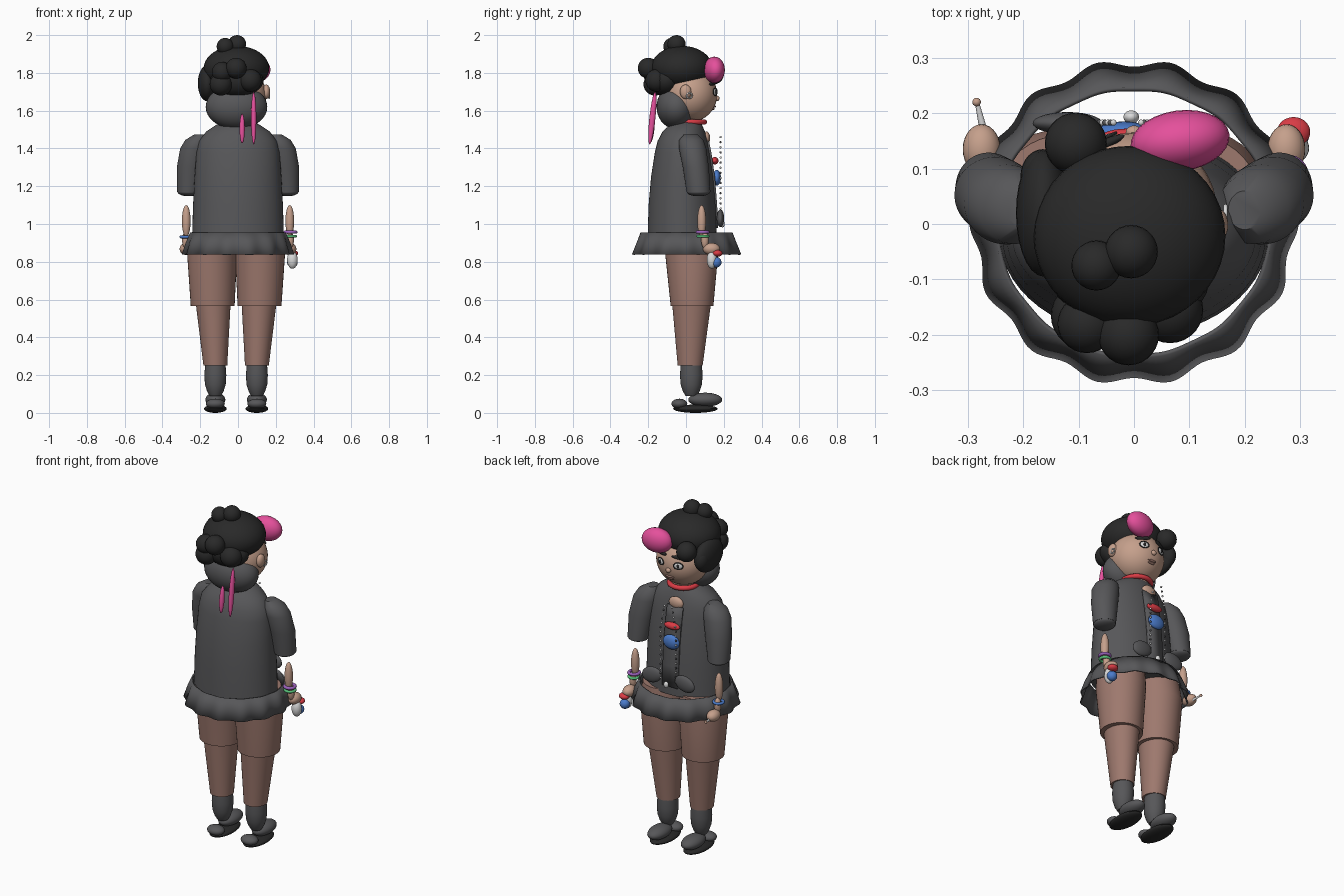
import bpy, bmesh, math
from mathutils import Vector, Euler, Matrix

if "Cube" in bpy.data.objects:
    bpy.data.objects.remove(bpy.data.objects["Cube"])

def mat(name, r, g, b):
    m = bpy.data.materials.new(name)
    m.diffuse_color = (r, g, b, 1)
    m.use_nodes = True
    m.node_tree.nodes["Principled BSDF"].inputs["Base Color"].default_value = m.diffuse_color
    return m

BLACK = mat("black", .022, .022, .022)
GREY = mat("charcoal grey", .095, .095, .1)
SKIN = mat("skin", .56, .35, .26)
TIGHTS = mat("brown tights", .34, .19, .155)
PINK = mat("pink", .78, .08, .33)
RED = mat("red", .7, .045, .06)
BLUE = mat("blue", .07, .2, .6)
WHITE = mat("off white", .7, .7, .7)
PURPLE = mat("purple", .33, .12, .5)
GREEN = mat("green", .1, .55, .2)

def finish(name, bm, m):
    bmesh.ops.recalc_face_normals(bm, faces=bm.faces[:])
    me = bpy.data.meshes.new(name)
    bm.to_mesh(me)
    bm.free()
    me.materials.append(m)
    ob = bpy.data.objects.new(name, me)
    bpy.context.collection.objects.link(ob)
    return ob

def ell(name, loc, rad, m, rot=(0, 0, 0), seg=28):
    """Ellipsoid with radii rad (a number gives a ball)."""
    if not isinstance(rad, tuple):
        rad = (rad,) * 3
    bm = bmesh.new()
    bmesh.ops.create_uvsphere(bm, u_segments=seg, v_segments=seg // 2, radius=1)
    bm.transform(Matrix.LocRotScale(Vector(loc), Euler([math.radians(a) for a in rot]), Vector(rad)))
    return finish(name, bm, m)

def loft(name, sections, m, n=40, wave=None, cap=True):
    """Skin over horizontal ellipses (x, y, z, rx, ry); wave = (count, [amount per section])."""
    bm = bmesh.new()
    rings = []
    for i, (x, y, z, rx, ry) in enumerate(sections):
        ring = []
        for k in range(n):
            a = 2 * math.pi * k / n
            w = 1 - wave[1][i] * math.cos(wave[0] * (a - math.pi / 2)) if wave else 1
            ring.append(bm.verts.new((x + rx * w * math.cos(a), y + ry * w * math.sin(a), z)))
        rings.append(ring)
    for p, q in zip(rings, rings[1:]):
        for k in range(n):
            bm.faces.new((p[k], p[(k + 1) % n], q[(k + 1) % n], q[k]))
    if cap:
        bm.faces.new(rings[0])
        bm.faces.new(rings[-1])
    return finish(name, bm, m)

def ring(name, loc, R, r, m, rot=(0, 0, 0), scale=(1, 1, 1)):
    bpy.ops.mesh.primitive_torus_add(major_radius=R, minor_radius=r, major_segments=32, minor_segments=10,
                                     location=loc, rotation=[math.radians(a) for a in rot])
    ob = bpy.context.object
    ob.name = name
    ob.scale = scale
    ob.data.materials.append(m)
    return ob

def rod(name, a, b, r0, r1, m):
    a, b = Vector(a), Vector(b)
    bm = bmesh.new()
    bmesh.ops.create_cone(bm, cap_ends=True, segments=16, radius1=r0, radius2=r1, depth=(b - a).length)
    bm.transform(Matrix.Translation((a + b) / 2) @ (b - a).to_track_quat('Z', 'Y').to_matrix().to_4x4())
    return finish(name, bm, m)

# Legs, socks and shoes
for s in (-1, 1):
    side = "left" if s < 0 else "right"
    x = -.01 + .11 * s
    ell(side + "_sole", (x, .05, .022), (.06, .118, .022), BLACK)
    ell(side + "_shoe_toe", (x, .102, .07), (.053, .09, .037), GREY)
    ell(side + "_shoe_heel", (x, -.035, .048), (.05, .042, .027), GREY)
    loft(side + "_sock", [(x, .028, .09, .03, .03), (x, .028, .115, .044, .045), (x, .028, .15, .055, .056),
                          (x, .028, .2, .058, .06), (x, .028, .255, .054, .056)], GREY)
    loft(side + "_calf", [(x, .022, .25, .063, .066), (x + .012 * s, .03, .6, .094, .105)], TIGHTS)
    loft(side + "_thigh", [(x + .014 * s, .032, .565, .116, .113), (x + .017 * s, .03, .84, .132, .14),
                           (x + .01 * s, .02, .94, .125, .14)], TIGHTS)

# Tunic body and wavy skirt ruffle
loft("tunic", [(0, -.02, .93, .243, .183), (0, -.02, 1.1, .238, .178), (0, -.02, 1.25, .23, .165),
               (0, -.02, 1.38, .22, .145), (0, -.018, 1.44, .206, .132), (0, -.012, 1.49, .168, .112),
               (0, 0, 1.525, .115, .085), (0, .01, 1.545, .07, .065)], GREY, 56)
ruffle = loft("skirt_ruffle", [(0, .003, .84, .29, .288), (0, .003, .9, .272, .265), (0, .003, .955, .252, .245)],
              GREY, 168, wave=(14, [.025, .02, .004]), cap=False)
mod = ruffle.modifiers.new("thickness", 'SOLIDIFY')
mod.thickness = .008

# Front panel with its ornaments
bm = bmesh.new()
rows = [[bm.verts.new((dx - .012, y, z)) for dx in (-.05, .05)]
        for z, y in ((.98, .169), (1.1, .165), (1.25, .153), (1.38, .134), (1.44, .122))]
for p, q in zip(rows, rows[1:]):
    bm.faces.new((p[0], p[1], q[1], q[0]))
panel = finish("front_panel", bm, GREY)
panel.modifiers.new("thickness", 'SOLIDIFY').thickness = .012
ell("chest_opening", (-.012, .108, 1.455), (.045, .02, .035), SKIN)
ell("red_brooch", (-.015, .152, 1.335), (.05, .02, .02), RED)
ell("blue_brooch", (-.018, .163, 1.245), (.052, .022, .042), BLUE)
for s in (-1, 1):
    side = "left" if s < 0 else "right"
    ell(side + "_pocket", (-.012 + .108 * s, .182, 1.03), (.064, .02, .045), GREY, (0, 15 * s, 0))
    for i in range(17):
        ell(side + "_necklace_bead", (-.012 + .05 * s * min(1, .5 + i * .1), .183, 1.46 - i * .027), .006,
            GREY if i % 2 else WHITE, seg=10)
ell("pendant", (-.005, .193, 1.0), (.014, .012, .018), WHITE)

# Arms, cuffs, hands
for s in (-1, 1):
    side = "left" if s < 0 else "right"
    loft(side + "_sleeve", [(.262 * s, .066, 1.17, .06, .063), (.25 * s, .052, 1.3, .074, .069),
                            (.23 * s, .035, 1.4, .076, .072), (.215 * s, .028, 1.445, .064, .064),
                            (.2 * s, .025, 1.475, .03, .035)], GREY)
    ell(side + "_cuff", (.262 * s, .066, 1.17), (.058, .062, .023), GREY)
    ell(side + "_forearm", (.274 * s, .083, 1.015), (.023, .023, .085), SKIN)
    ell(side + "_wrist", (.277 * s, .1, .915), (.019, .02, .045), SKIN)
    ell(side + "_hand", (.275 * s, .135, .868), (.034, .045, .032), SKIN)
ring("purple_bracelet", (.278, .088, .957), .028, .009, PURPLE)
ring("green_bracelet", (.278, .09, .935), .027, .008, GREEN)
ring("blue_bracelet", (-.276, .09, .932), .026, .008, BLUE)
ell("held_white_charm", (.288, .137, .81), (.028, .027, .047), WHITE)
ell("held_blue_charm", (.288, .16, .797), (.028, .028, .028), BLUE)
ell("held_red_charm", (.288, .166, .845), (.03, .027, .018), RED)
rod("held_stick", (-.265, .14, .85), (-.283, .218, .862), .009, .004, WHITE)
ell("stick_tip", (-.284, .22, .863), .008, SKIN, seg=14)

# Head, neck and ears
HC, HR = Vector((0, .022, 1.685)), Vector((.15, .143, .145))
loft("neck", [(0, .015, 1.5, .07, .07), (0, .015, 1.6, .065, .065)], SKIN)
ring("choker", (0, .02, 1.54), .078, .014, RED)
ell("head", HC, tuple(HR), SKIN, seg=40)

def face(x, z, out=0.0):
    """Point on the front of the head."""
    k = 1 - ((x - HC.x) / HR.x) ** 2 - ((z - HC.z) / HR.z) ** 2
    return (x, HC.y + HR.y * math.sqrt(max(k, 0)) + out, z)

for s in (-1, 1):
    side = "left" if s < 0 else "right"
    x = .057 * s
    ell(side + "_ear", (.15 * s, -.002, 1.7), (.02, .03, .038), SKIN)
    ring(side + "_earring", (.165 * s, .018, 1.68), .014, .004, WHITE, (0, 90, 0))
    ell(side + "_eye", face(x, 1.7), (.024, .006, .017), WHITE, (0, 0, -22 * s))
    ell(side + "_pupil", face(x, 1.7, .005), (.009, .004, .011), BLACK, seg=14)
    ring(side + "_eye_outline", face(x, 1.7, .001), .026, .003, BLACK, (90, 0, -22 * s), (1, .75, 1))
    ell(side + "_eyebrow", face(x, 1.745, .002), (.044, .009, .011), BLACK, (0, 8 * s, -24 * s))
ell("nose", face(0, 1.665, .002), (.015, .012, .014), SKIN)
ell("upper_lip", face(0, 1.622), (.028, .007, .006), TIGHTS)
ell("lower_lip", face(0, 1.61), (.022, .007, .006), TIGHTS)

# Hair: grey nape, black cap, curls as (x, y, z, radii)
ell("nape_hair", (-.008, -.05, 1.62), (.163, .106, .118), GREY, seg=36)
ell("hair_cap", (-.008, -.022, 1.825), (.173, .163, .118), BLACK, seg=40)
ell("back_hair", (-.005, -.105, 1.76), (.14, .085, .085), BLACK)
for p, r in (((-.068, -.075, 1.94), .045), ((-.005, -.05, 1.952), .048),
             ((-.01, -.2, 1.825), .055), ((-.085, -.18, 1.805), .053),
             ((-.09, -.165, 1.74), .06), ((.065, -.155, 1.76), .06),
             ((-.105, .145, 1.795), .056), ((-.163, .02, 1.745), (.05, .115, .095)),
             ((-.165, .085, 1.74), (.04, .05, .06))):
    ell("hair_curl", p, r, BLACK)

# Pink pompom and hanging ribbons
ell("pompom", (.083, .15, 1.816), (.09, .055, .07), PINK, (0, 0, 8))
ell("long_ribbon", (.083, -.178, 1.56), (.014, .016, .14), PINK, (-6, 0, 0))
ell("short_ribbon", (.022, -.182, 1.505), (.014, .015, .078), PINK, (-6, 0, 0))

# Smooth shading with sharp rims
bpy.ops.object.select_all(action='SELECT')
bpy.context.view_layer.objects.active = ruffle
bpy.ops.object.shade_smooth_by_angle(angle=math.radians(40))
